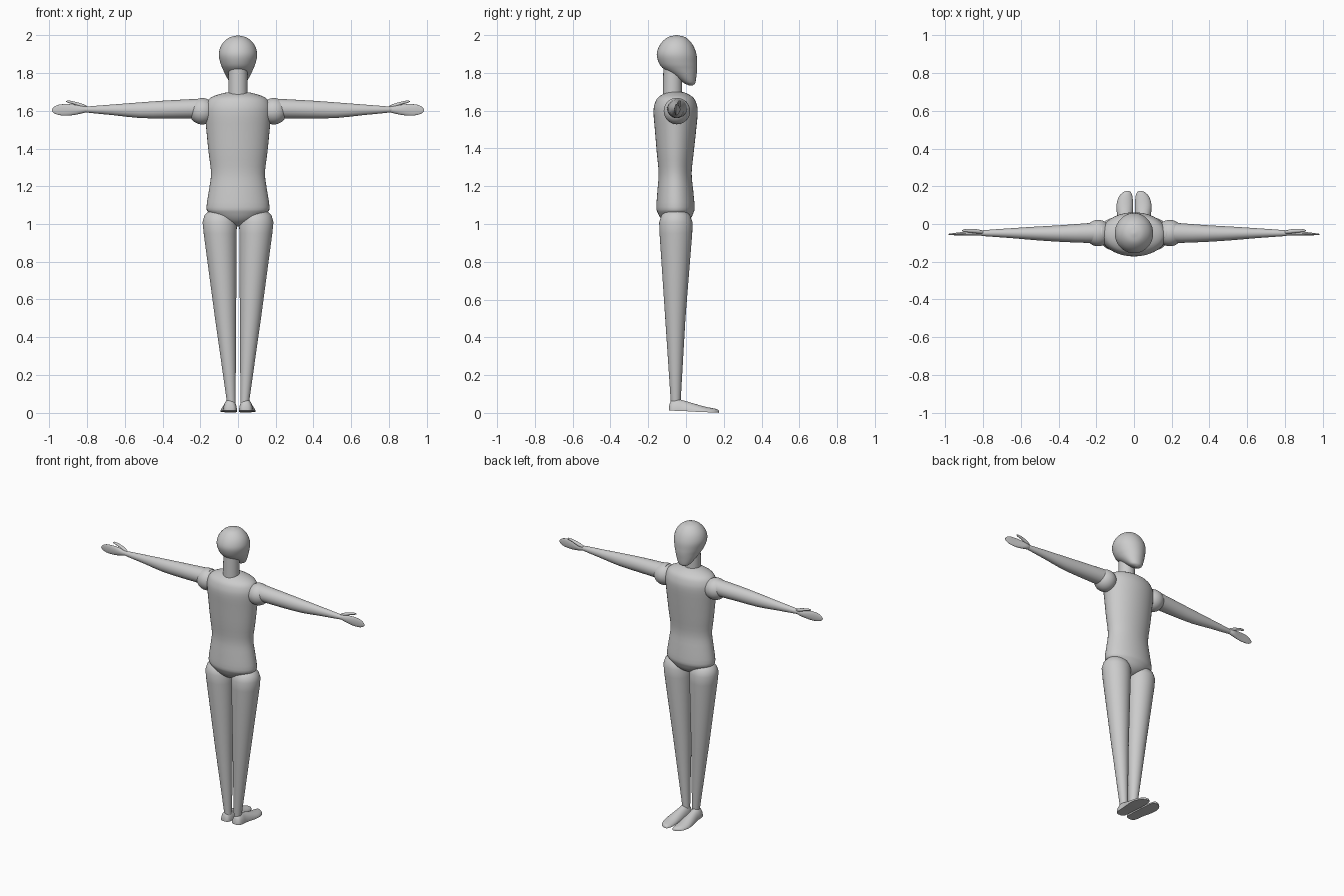
import bpy, bmesh, math
from mathutils import Vector


def refine(sections, steps):
    """Catmull-Rom interpolation between cross-sections."""
    pts = [Vector(s) for s in sections]
    pts = [pts[0] * 2 - pts[1]] + pts + [pts[-1] * 2 - pts[-2]]
    out = []
    for i in range(1, len(pts) - 2):
        a, b, c, d = pts[i - 1:i + 3]
        for k in range(steps):
            t = k / steps
            out.append(0.5 * (b * 2 + (c - a) * t + (a * 2 - b * 5 + c * 4 - d) * t * t
                              + (b * 3 - a - c * 3 + d) * t ** 3))
    return out + [pts[-2]]


def finish(ob, mirror):
    bpy.context.view_layer.objects.active = ob
    bpy.ops.object.select_all(action='DESELECT')
    ob.select_set(True)
    bpy.ops.object.shade_smooth_by_angle(angle=math.radians(40))
    if mirror:
        m = ob.modifiers.new("mirror", 'MIRROR')
        m.use_mirror_merge = False


def loft(name, axis, sections, steps=1, mirror=False, flat=False, n=40):
    """Sections are (position, u min, u max, v min, v max) along the axis."""
    bm = bmesh.new()
    rings = []
    for t, u0, u1, v0, v1 in (refine(sections, steps) if steps > 1 else sections):
        ring = []
        for i in range(n):
            a = 2 * math.pi * i / n
            u = (u0 + u1) / 2 + (u1 - u0) / 2 * math.cos(a)
            if flat:
                v = v0 + (v1 - v0) * max(0, math.sin(a))
            else:
                v = (v0 + v1) / 2 + (v1 - v0) / 2 * math.sin(a)
            ring.append(bm.verts.new({'x': (t, u, v), 'y': (u, t, v), 'z': (u, v, t)}[axis]))
        rings.append(ring)
    for r, s in zip(rings, rings[1:]):
        for i in range(n):
            j = (i + 1) % n
            bm.faces.new((r[i], r[j], s[j], s[i]))
    bm.faces.new(rings[0])
    bm.faces.new(rings[-1])
    bmesh.ops.recalc_face_normals(bm, faces=bm.faces)
    me = bpy.data.meshes.new(name)
    bm.to_mesh(me)
    bm.free()
    ob = bpy.data.objects.new(name, me)
    bpy.context.collection.objects.link(ob)
    finish(ob, mirror)


# Head: round skull with the chin pushed forward
loft("head", 'z', [
    (2.0, -.004, .004, -.054, -.046), (1.987, -.05, .05, -.1, 0),
    (1.95, -.087, .087, -.137, .035), (1.9, -.102, .102, -.155, .055),
    (1.85, -.092, .092, -.142, .059), (1.82, -.08, .08, -.118, .059),
    (1.79, -.066, .066, -.075, .056), (1.76, -.049, .049, -.032, .052),
    (1.743, -.034, .034, -.006, .047), (1.733, -.008, .008, .018, .034)], 4)

loft("neck", 'z', [(1.66, -.051, .051, -.122, -.02), (1.84, -.05, .05, -.12, -.02)])

# Torso: shoulders, waist and rounded pelvis
loft("torso", 'z', [
    (1.702, -.01, .01, -.065, -.045), (1.695, -.075, .075, -.105, -.005),
    (1.67, -.145, .145, -.148, .038), (1.635, -.17, .17, -.166, .056),
    (1.59, -.176, .176, -.172, .062), (1.5, -.168, .168, -.165, .054),
    (1.38, -.156, .156, -.155, .041), (1.27, -.143, .143, -.145, .03),
    (1.18, -.154, .154, -.151, .038), (1.09, -.167, .167, -.157, .046),
    (1.06, -.155, .155, -.15, .04), (1.025, -.11, .11, -.13, .022),
    (1.0, -.055, .055, -.1, -.01), (.988, -.006, .006, -.06, -.05)], 3)

# Shoulder joints
bpy.ops.mesh.primitive_uv_sphere_add(segments=40, ring_count=20, radius=.07)
shoulder = bpy.context.object
shoulder.name = "shoulder"
shoulder.data.name = "shoulder"
for v in shoulder.data.vertices:
    v.co += Vector((.19, -.048, 1.598))
finish(shoulder, True)

# Arms, tapering from the elbow to the wrist
loft("arm", 'x', [
    (.17, -.1, .008, 1.558, 1.667), (.25, -.1, .004, 1.56, 1.662),
    (.38, -.095, -.006, 1.56, 1.655), (.52, -.086, -.014, 1.562, 1.645),
    (.66, -.074, -.023, 1.577, 1.634), (.8, -.064, -.033, 1.591, 1.623),
    (.82, -.058, -.038, 1.598, 1.617)], 2, True)

# Flat palm with joined fingers, and a thin thumb
loft("hand", 'x', [
    (.795, -.06, -.036, 1.595, 1.621), (.83, -.062, -.03, 1.586, 1.626),
    (.87, -.062, -.036, 1.578, 1.633), (.91, -.061, -.042, 1.575, 1.636),
    (.95, -.06, -.047, 1.578, 1.633), (.976, -.058, -.051, 1.588, 1.621),
    (.987, -.056, -.053, 1.6, 1.608)], 3, True)
loft("thumb", 'x', [
    (.8, -.05, -.038, 1.61, 1.625), (.83, -.05, -.028, 1.616, 1.639),
    (.87, -.045, -.026, 1.634, 1.65), (.9, -.042, -.028, 1.642, 1.655),
    (.912, -.037, -.033, 1.648, 1.652)], 3, True, n=20)

# Legs with a domed hip
loft("leg", 'z', [
    (1.086, .09, .106, -.062, -.046), (1.07, .042, .154, -.106, -.002),
    (1.045, .016, .178, -.13, .022), (1.01, .006, .188, -.142, .034),
    (.95, .007, .182, -.14, .033), (.5, .01, .122, -.11, -.003),
    (.05, .013, .058, -.08, -.029)], 1, True)

# Feet with flat soles
loft("foot", 'y', [
    (-.091, .025, .055, .012, .03), (-.08, .012, .071, .012, .062),
    (-.05, .006, .078, .011, .074), (-.015, .006, .08, .01, .066),
    (.05, .005, .09, .006, .047), (.1, .005, .093, .004, .033),
    (.145, .008, .08, .002, .024), (.168, .016, .058, .001, .018),
    (.176, .028, .038, 0, .008)], 3, True, flat=True)
